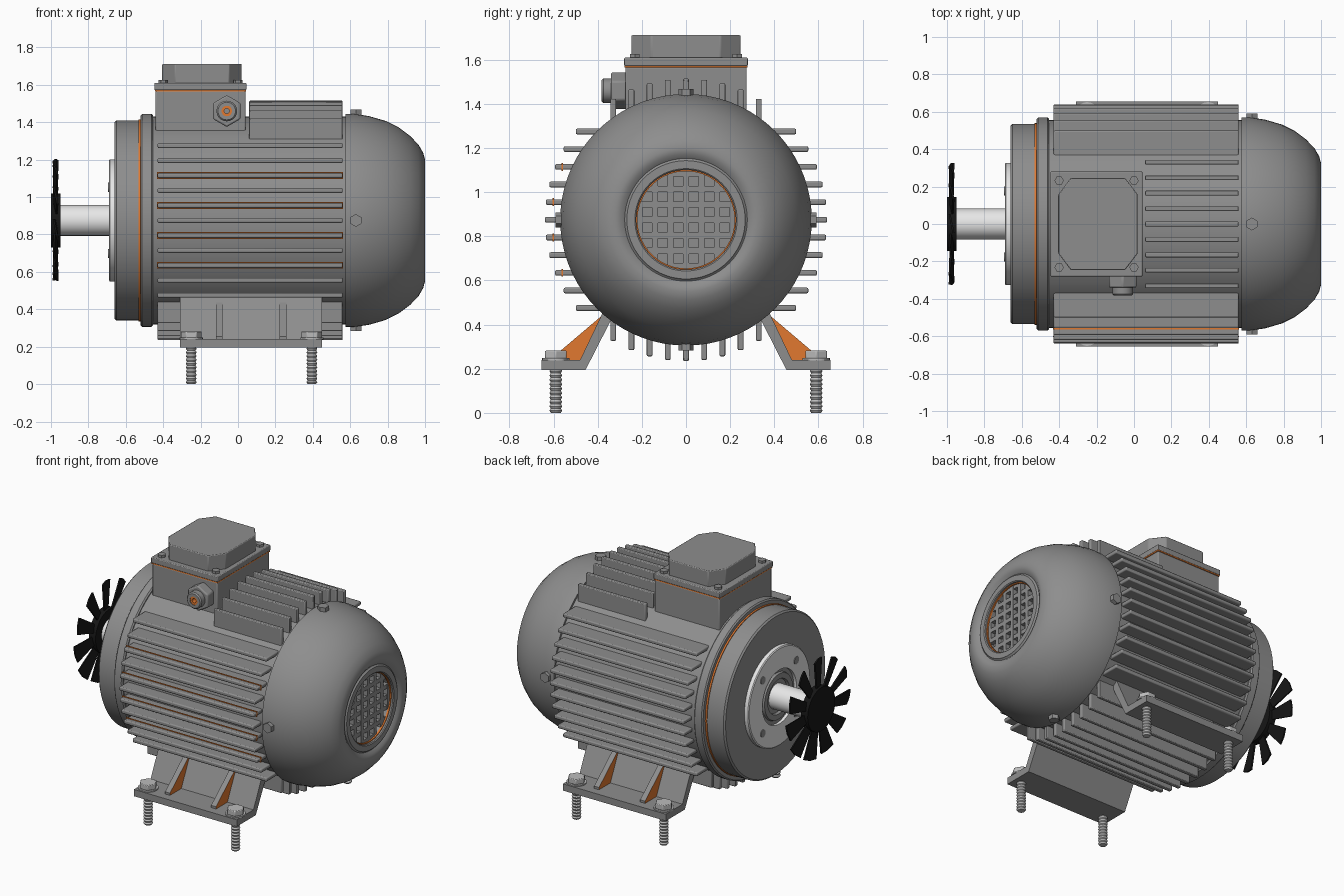
import bpy, bmesh
from math import sin, cos, pi, sqrt
from mathutils import Matrix, Vector

if "Cube" in bpy.data.objects:
    bpy.data.objects.remove(bpy.data.objects["Cube"])

AXIS_Z = 0.875  # height of the shaft axis
made = []


def material(name, r, g, b):
    m = bpy.data.materials.new(name)
    m.use_nodes = True
    m.diffuse_color = (r, g, b, 1)
    m.node_tree.nodes["Principled BSDF"].inputs["Base Color"].default_value = (r, g, b, 1)
    return m


GREY = material("motor grey", 0.27, 0.27, 0.27)
ORANGE = material("orange", 0.75, 0.19, 0.03)
WHITE = material("polished steel", 0.8, 0.8, 0.8)
STEEL = material("bolt steel", 0.5, 0.5, 0.5)
BLACK = material("black", 0.008, 0.008, 0.008)


def finish(name, bm, mat, bevel=0):
    bmesh.ops.recalc_face_normals(bm, faces=bm.faces)
    me = bpy.data.meshes.new(name)
    bm.to_mesh(me)
    bm.free()
    ob = bpy.data.objects.new(name, me)
    bpy.context.collection.objects.link(ob)
    me.materials.append(mat)
    if bevel:
        mod = ob.modifiers.new("soft edge", "BEVEL")
        mod.width, mod.segments = bevel, 2
    made.append(ob)
    return ob


def prism(name, pts, axis, lo, hi, mat, bevel=0):
    """Extrude a 2D outline along an axis; the outline uses the other two axes in order."""
    def place(p, d):
        v = list(p)
        v.insert("xyz".index(axis), d)
        return v
    bm = bmesh.new()
    face = bm.faces.new([bm.verts.new(place(p, lo)) for p in pts])
    ext = bmesh.ops.extrude_face_region(bm, geom=[face])
    shift = Vector(place((0, 0), hi - lo))
    bmesh.ops.translate(bm, vec=shift, verts=[v for v in ext["geom"] if isinstance(v, bmesh.types.BMVert)])
    return finish(name, bm, mat, bevel)


def box(name, x, y, z, mat, bevel=0):
    pts = [(x[0], y[0]), (x[1], y[0]), (x[1], y[1]), (x[0], y[1])]
    return prism(name, pts, "z", z[0], z[1], mat, bevel)


def ngon(a, b, r, n, turn=0.0):
    return [(a + r * cos(turn + 2 * pi * i / n), b + r * sin(turn + 2 * pi * i / n)) for i in range(n)]


def lathe(name, profile, mat, axis="x", at=(0, 0, AXIS_Z), steps=72):
    """Spin (distance along axis, radius) pairs round an axis."""
    along = Vector([float(c == axis) for c in "xyz"])
    out = Vector((0, 0, 1)) if axis != "z" else Vector((1, 0, 0))
    bm = bmesh.new()
    vs = [bm.verts.new(along * d + out * r) for d, r in profile]
    es = [bm.edges.new(p) for p in zip(vs, vs[1:])]
    bmesh.ops.spin(bm, geom=vs + es, axis=along, cent=(0, 0, 0), angle=2 * pi, steps=steps)
    bmesh.ops.remove_doubles(bm, verts=bm.verts, dist=1e-5)
    bmesh.ops.translate(bm, vec=at, verts=bm.verts)
    return finish(name, bm, mat)


# Main housing and drive end
lathe("stator_body", [(-.46, 0), (-.46, .555), (.585, .555), (.585, 0)], GREY)
lathe("front_ring", [(-.52, 0), (-.52, .562), (-.512, .57), (-.463, .57), (-.455, .562), (-.455, 0)], GREY)
lathe("seal_ring", [(-.531, 0), (-.531, .54), (-.519, .54), (-.519, 0)], ORANGE)
lathe("end_shield", [(-.66, 0), (-.66, .525), (-.65, .535), (-.53, .535), (-.53, 0)], GREY)
lathe("flange_plate", [(-.655, .18), (-.69, .18), (-.69, .32), (-.685, .327), (-.655, .327)], WHITE)
lathe("bearing_cover", [(-.668, 0), (-.668, .11), (-.685, .115), (-.685, .15), (-.67, .155), (-.67, .18)], GREY)
for y, z in ngon(0, AXIS_Z, .25, 4, pi / 4):
    prism("flange_hole", ngon(y, z, .025, 16), "x", -.694, -.688, GREY)
lathe("shaft", [(-.985, 0), (-.985, .082), (-.66, .082), (-.66, 0)], WHITE)

# Cooling fan
lathe("fan_hub", [(-1, 0), (-1, .145), (-.95, .145), (-.95, 0)], BLACK)
BLADES = 11
for i in range(BLADES):
    blade = prism("fan_blade", [(-.022, .1), (.022, .1), (.055, .318), (0, .329), (-.05, .322)],
                  "x", -.005, .005, BLACK)
    blade.data.transform(Matrix.Translation((-.975, 0, AXIS_Z)) @ Matrix.Rotation(2 * pi * i / BLADES, 4, "X")
                         @ Matrix.Rotation(.2, 4, "Z"))

# Rear cowl with a dished centre and a rim round the grille
lathe("rear_cowl", [(.575, .5), (.575, .57), (.62, .57), (.7, .558), (.79, .532), (.86, .497), (.92, .452),
                    (.965, .405), (.99, .362), (1, .325), (.995, .298), (.98, .278), (.984, .272),
                    (.99, .268), (.99, .232), (.985, .226), (.93, .226), (.93, 0)], GREY)
lathe("grille_edge", [(.962, .227), (.974, .227), (.974, .22), (.962, .22)], ORANGE)
for k in range(-3, 4):
    c = k * .07
    half = sqrt(.226 ** 2 - c * c)
    box("grille_upright", (.935, .965), (c - .014, c + .014), (AXIS_Z - half, AXIS_Z + half), GREY)
    box("grille_crossbar", (.935, .964), (-half, half), (AXIS_Z + c - .014, AXIS_Z + c + .014), GREY)
for s in (-1, 1):
    prism("cowl_bolt", ngon(.63, AXIS_Z, .034, 6, pi / 6), "y", s * .55, s * .592, GREY)
    prism("cowl_bolt", ngon(.63, 0, .034, 6, pi / 6), "z", AXIS_Z + s * .55, AXIS_Z + s * .592, GREY)

# Cooling fins, ending on a common circle
R_IN, R_OUT, T = .51, .64, .013


def span(c, s):
    return sorted((s * sqrt(R_IN ** 2 - c * c), s * sqrt(R_OUT ** 2 - c * c)))


for s in (-1, 1):
    for k in range(-5, 6):
        c = k * .08
        z = AXIS_Z + c
        box("side_fin", (-.43, .56), span(c, s), (z - T, z + T), GREY, .007)
        if s < 0 and k in (-3, -1, 1, 3):  # coloured outline at the fin root
            tip = -sqrt(R_OUT ** 2 - c * c)
            box("fin_accent", (-.434, .562), (tip + .03, tip + .036), (z - T - .005, z + T + .005), ORANGE)
    for k in range(-4, 5):
        c = k * .0825
        lo, hi = span(c, s)
        box("top_fin" if s > 0 else "bottom_fin", (.06 if s > 0 else -.43, .56), (c - T, c + T),
            (AXIS_Z + lo, AXIS_Z + hi), GREY, .005)

# Terminal box
box("terminal_box", (-.44, .04), (-.275, .275), (1.3, 1.567), GREY, .006)
box("box_gasket", (-.443, .043), (-.278, .278), (1.565, 1.573), ORANGE)
box("box_flange", (-.447, .045), (-.28, .28), (1.572, 1.61), GREY, .005)
x0, x1, y1, cx, cy = -.405, .02, .247, .068, .09
prism("box_cover", [(x0 + cx, -y1), (x1 - cx, -y1), (x1, cy - y1), (x1, y1 - cy), (x1 - cx, y1),
                    (x0 + cx, y1), (x0, y1 - cy), (x0, cy - y1)], "z", 1.6, 1.712, GREY, .005)
for x in (-.4, 0):
    for y in (-.232, .232):
        prism("cover_screw", ngon(x, y, .025, 6), "z", 1.6, 1.626, GREY)

# Cable gland
GX, GZ = -.06, 1.46
prism("gland_nut", ngon(GX, GZ, .085, 6, pi / 2), "y", -.34, -.27, GREY, .008)
lathe("gland_collar", [(-.33, .055), (-.375, .055), (-.383, .047), (-.383, .028), (-.35, .028)], GREY,
      "y", (GX, 0, GZ), 32)
lathe("gland_seal", [(-.378, .03), (-.378, .014), (-.34, .014)], ORANGE, "y", (GX, 0, GZ), 24)

# Feet, gussets and anchor bolts
for s in (-1, 1):
    foot = [(.655, .24), (.655, .195), (.455, .195), (.335, .43), (.345, .47), (.37, .47), (.48, .24)]
    prism("foot", [(s * y, z) for y, z in foot], "x", -.31, .45, GREY)
    for x in (-.1, .24):
        gusset = prism("foot_gusset", [(s * y, z) for y, z in [(.6, .235), (.6, .255), (.382, .44), (.47, .235)]],
                       "x", x - .018, x + .018, GREY)
        gusset.data.materials.append(ORANGE)
        for f in gusset.data.polygons:
            f.material_index = int(abs(f.normal.x) > .5)
    for x in (-.25, .395):
        y = s * .59
        lathe("bolt_washer", [(.238, 0), (.238, .062), (.248, .062), (.248, 0)], STEEL, "z", (x, y, 0), 24)
        prism("bolt_head", ngon(x, y, .056, 6), "z", .247, .282, STEEL, .004)
        thread = [(0, 0), (0, .022)]
        for i in range(10):
            thread += [(.01 + i * .02, .029), (.02 + i * .02, .023)]
        lathe("bolt_shank", thread + [(.24, .026)], STEEL, "z", (x, y, 0), 20)

# Smooth shading with sharp edges kept
bpy.ops.object.select_all(action="DESELECT")
for ob in made:
    ob.select_set(True)
bpy.context.view_layer.objects.active = made[0]
bpy.ops.object.shade_smooth_by_angle(angle=.6)
